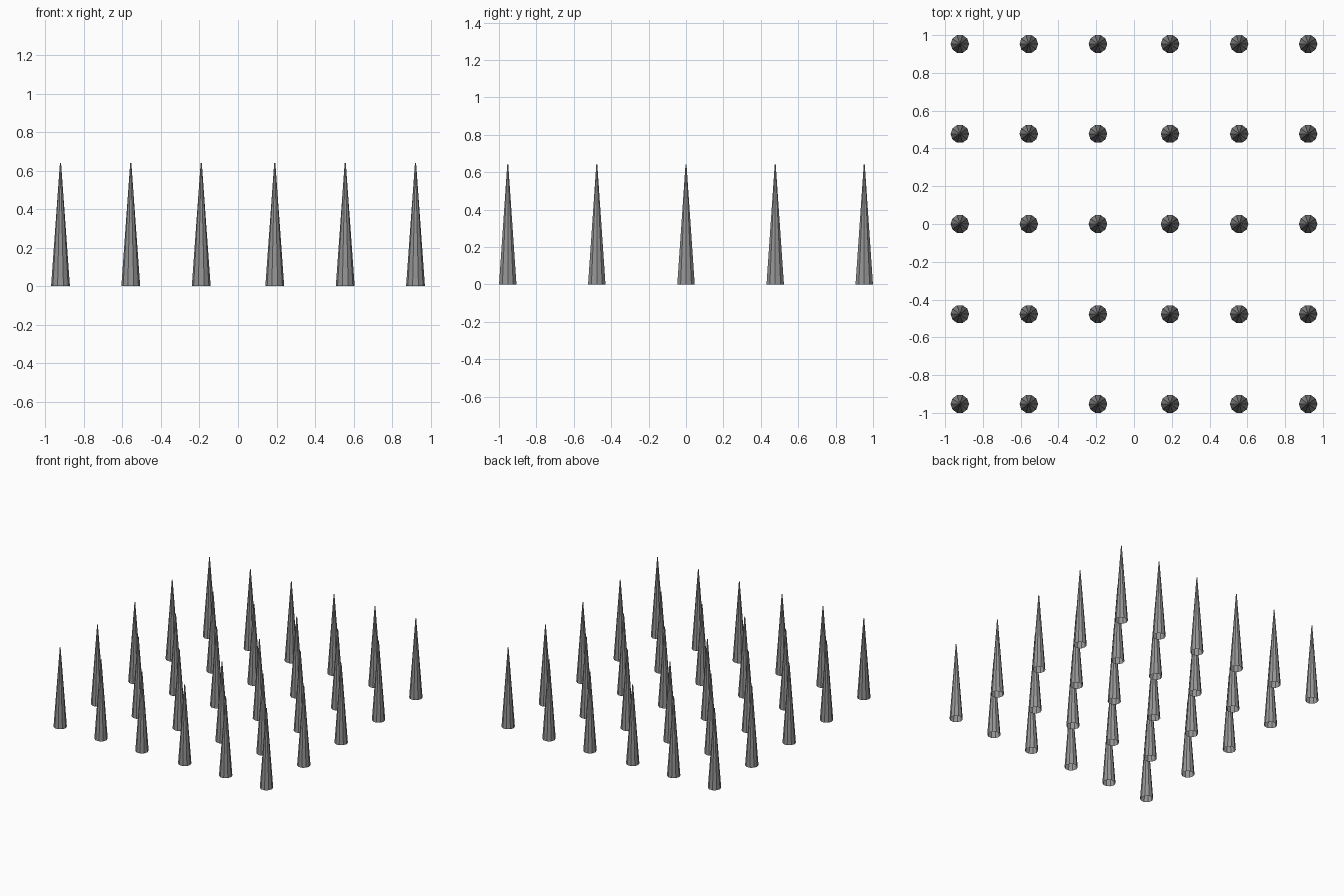
import bpy
import math

if "Cube" in bpy.data.objects:
    bpy.data.objects.remove(bpy.data.objects["Cube"])

RADIUS, TIP, HEIGHT, SIDES = 0.049, 0.003, 0.64, 10
COLUMNS = (-0.922, -0.557, -0.191, 0.191, 0.557, 0.922)
ROWS = (-0.953, -0.477, 0.0, 0.477, 0.953)

# Dark grey
dark = bpy.data.materials.new("dark_grey")
dark.diffuse_color = (0.3, 0.3, 0.3, 1)
dark.use_nodes = True
dark.node_tree.nodes["Principled BSDF"].inputs["Base Color"].default_value = dark.diffuse_color


def ring(radius, z):
    angles = [2 * math.pi * i / SIDES for i in range(SIDES)]
    return [(radius * math.cos(a), radius * math.sin(a), z) for a in angles]


# One flat-faced hollow spike, open below, with a tiny blunt tip
sides = [(i, (i + 1) % SIDES, SIDES + (i + 1) % SIDES, SIDES + i)
         for i in range(SIDES)]
cap = tuple(range(SIDES, 2 * SIDES))
mesh = bpy.data.meshes.new("spike")
mesh.from_pydata(ring(RADIUS, 0) + ring(TIP, HEIGHT), [], sides + [cap])
mesh.materials.append(dark)

# Grid of spikes, six columns by five rows, sharing the mesh
for r, y in enumerate(ROWS, 1):
    for c, x in enumerate(COLUMNS, 1):
        spike = bpy.data.objects.new(f"spike_row{r}_col{c}", mesh)
        spike.location = (x, y, 0)
        bpy.context.collection.objects.link(spike)
